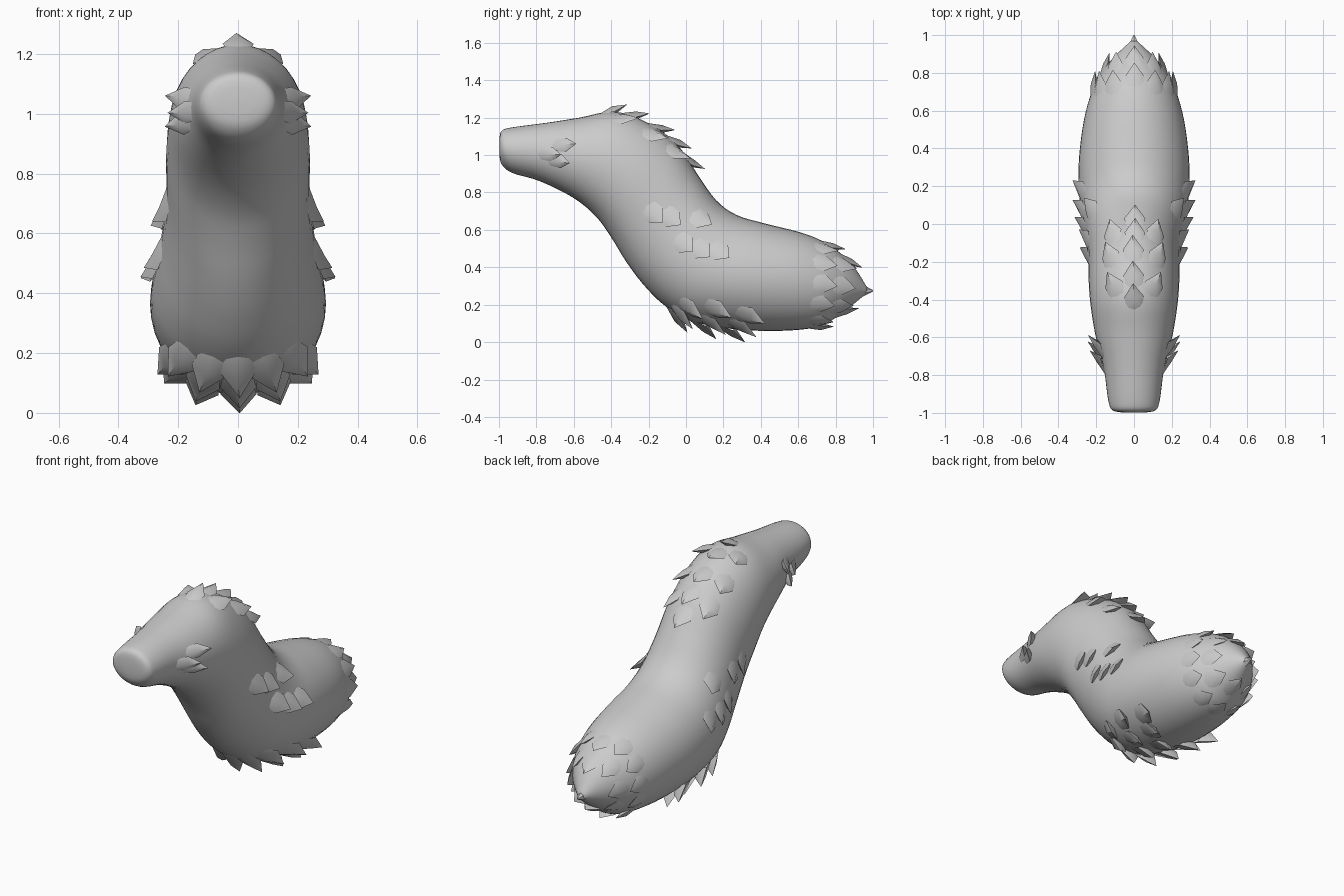
import bpy, bmesh, math
from mathutils import Vector
from mathutils.bvhtree import BVHTree

if "Cube" in bpy.data.objects:
    bpy.data.objects.remove(bpy.data.objects["Cube"])

# Body sections: top y, top z, bottom y, bottom z, half width
SECTIONS = [
    (-.998, 1.09, -.998, 1.00, .06), (-.985, 1.13, -.985, .95, .115),
    (-.93, 1.148, -.93, .905, .137), (-.75, 1.172, -.78, .86, .16),
    (-.57, 1.20, -.60, .77, .205), (-.38, 1.232, -.48, .67, .23),
    (-.20, 1.17, -.40, .56, .24), (-.05, 1.06, -.32, .43, .24),
    (.06, .90, -.23, .31, .25), (.16, .76, -.12, .20, .272),
    (.27, .68, .02, .115, .29), (.42, .635, .25, .07, .292),
    (.60, .59, .50, .06, .265), (.72, .545, .70, .08, .22),
    (.82, .48, .80, .13, .165), (.90, .40, .88, .19, .10),
    (.97, .29, .97, .265, .015)]


def spline(i, t):
    n = len(SECTIONS) - 1
    p = [SECTIONS[min(max(i + k, 0), n)] for k in (-1, 0, 1, 2)]
    return [b + .5 * t * (c - a + t * (2*a - 5*b + 4*c - d + t * (3*(b - c) + d - a)))
            for a, b, c, d in zip(*p)]


def finish(name, bm):
    bmesh.ops.recalc_face_normals(bm, faces=bm.faces)
    for f in bm.faces:
        f.smooth = True
    me = bpy.data.meshes.new(name)
    bm.to_mesh(me)
    ob = bpy.data.objects.new(name, me)
    bpy.context.collection.objects.link(ob)
    return ob


# Body loft
SIDES = 40
rows = [spline(i, k / 4) for i in range(len(SECTIONS) - 1) for k in range(4)]
rows.append(SECTIONS[-1])
bm = bmesh.new()
rings = []
for ty, tz, by, bz, w in rows:
    ring = []
    for s in range(SIDES):
        a = math.tau * s / SIDES
        c = math.cos(a) / 2
        ring.append(bm.verts.new((w * math.sin(a), (ty + by) / 2 + (ty - by) * c,
                                  (tz + bz) / 2 + (tz - bz) * c)))
    rings.append(ring)
for p, q in zip(rings, rings[1:]):
    for s in range(SIDES):
        bm.faces.new((p[s], p[s - 1], q[s - 1], q[s]))
bm.faces.new(rings[0])
bm.faces.new(rings[-1])
bmesh.ops.recalc_face_normals(bm, faces=bm.faces)
tree = BVHTree.FromBMesh(bm)
finish("body", bm)
bm.free()


# Pointed fur tufts whose roots blend into the body surface
def add_tuft(bm, at, flow, length, width, lift):
    pos, nor, _, _ = tree.find_nearest(Vector(at))
    d = (Vector(flow) - nor * nor.dot(Vector(flow))).normalized()
    side = d.cross(nor)

    def root(back, across, up=0.0):
        p, n, _, _ = tree.find_nearest(pos - d * length * back + side * width * across)
        return p + n * up
    tip = pos + nor * lift
    pts = [root(1, 0, -.004), root(.4, .5, -.003 + lift * .25),
           root(.4, -.5, -.003 + lift * .25), tip,
           root(.45, 0, lift * .6), root(.9, .45, -.004),
           root(.9, -.45, -.004), root(.4, 0, -.02)]
    f, l, r, t, m, fl, fr, u = [bm.verts.new(p) for p in pts]
    for face in ((f, fl, m), (fl, l, m), (l, t, m), (t, r, m), (r, fr, m), (fr, f, m),
                 (l, u, t), (t, u, r)):
        bm.faces.new(face)


def tuft_group(name, flow, length, width, lift, points):
    bm = bmesh.new()
    for x, y, z in points:
        for sx in ((1, -1) if x else (1,)):
            add_tuft(bm, (sx * x, y, z), flow, length, width, lift)
    ob = finish(name, bm)
    bm.free()
    return ob


tuft_group("crest_tufts", (0, .8, -.6), .15, .11, .05, [
    (0, -.33, 1.22), (0, -.22, 1.17), (0, -.10, 1.08), (0, -.02, 1.0), (0, .05, .89),
    (.11, -.27, 1.16), (.12, -.12, 1.06), (.10, -.02, .95)])
tuft_group("cheek_tufts", (0, 1, -.1), .15, .075, .05, [
    (.2, -.58, 1.05), (.2, -.66, 1.0), (.2, -.61, .96)])
tuft_group("flank_tufts", (0, .65, -.6), .14, .11, .042, [
    (.26, -.12, .64), (.26, -.03, .62), (.27, .04, .48), (.27, .14, .63),
    (.28, .13, .45), (.28, .23, .44)])
tuft_group("tail_tufts", (0, 1, -.2), .15, .10, .035, [
    (0, .84, .48), (.10, .80, .47), (.17, .80, .40), (.19, .80, .30), (.17, .79, .20),
    (.09, .78, .12), (0, .78, .10), (0, .92, .38), (.08, .89, .38), (.11, .89, .29),
    (.08, .88, .21), (0, .91, .2)])
tuft_group("belly_tufts", (0, 1, -.1), .17, .12, .066, [
    (0, .02, .09), (.11, .05, .11), (.20, .10, .16), (0, .17, .06), (.12, .22, .09),
    (.22, .25, .17), (0, .32, .05), (.12, .38, .08), (.20, .42, .14)])

# Tail point
bm = bmesh.new()
bmesh.ops.create_cone(bm, cap_ends=True, segments=6, radius1=.075, radius2=.004, depth=.14)
for v in bm.verts:
    x, y, z = v.co
    v.co = (x, .93 + z, .275 + y)
finish("tail_tip", bm)
bm.free()

for ob in list(bpy.context.collection.objects):
    ob.select_set(True)
    bpy.context.view_layer.objects.active = ob
bpy.ops.object.shade_smooth_by_angle(angle=math.radians(50))
